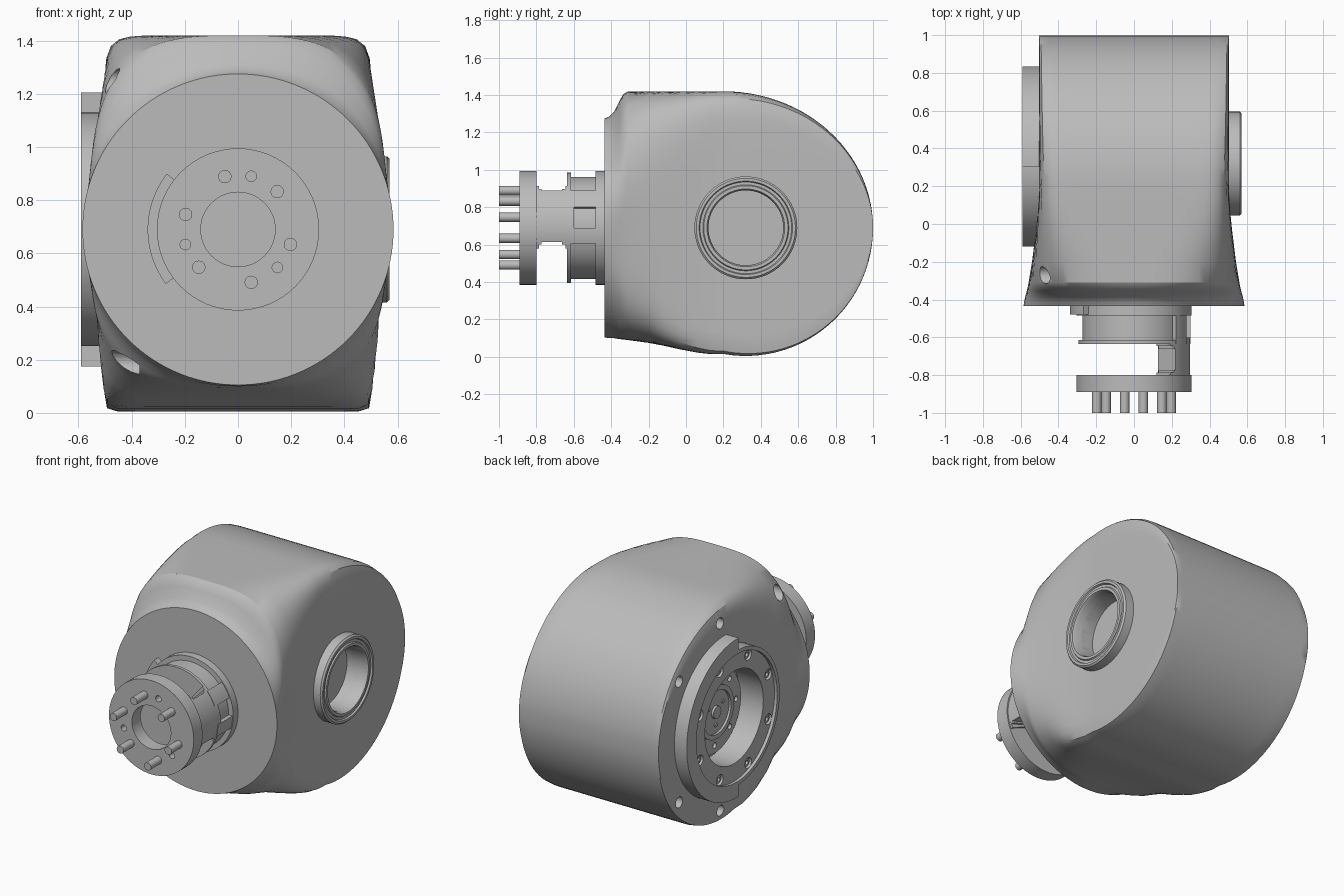
import bpy, bmesh, math
from math import sin, cos, pi, radians, sqrt

cube = bpy.data.objects.get("Cube")
if cube:
    bpy.data.objects.remove(cube, do_unlink=True)

grey = bpy.data.materials.new("machined grey")
grey.use_nodes = True
COLOUR = (0.5, 0.5, 0.5, 1)
grey.diffuse_color = COLOUR
grey.node_tree.nodes["Principled BSDF"].inputs["Base Color"].default_value = COLOUR

ZC, YC = 0.69, 0.32     # height of both axes, depth of the cross axis

# Axis mappings: (u, v) across the axis, h along it
def front(u, v, h):
    return (u, -h, ZC + v)

def left(u, v, h):
    return (h, YC + u, ZC + v)

def right(u, v, h):
    return (-h, YC + u, ZC + v)


def finish(name, bm, smooth=True):
    bmesh.ops.remove_doubles(bm, verts=bm.verts, dist=1e-5)
    bmesh.ops.recalc_face_normals(bm, faces=bm.faces)
    me = bpy.data.meshes.new(name)
    bm.to_mesh(me)
    bm.free()
    me.materials.append(grey)
    ob = bpy.data.objects.new(name, me)
    bpy.context.collection.objects.link(ob)
    if smooth:
        shade(ob)
    return ob


def activate(ob):
    bpy.ops.object.select_all(action='DESELECT')
    ob.select_set(True)
    bpy.context.view_layer.objects.active = ob


def shade(ob):
    activate(ob)
    bpy.ops.object.shade_smooth_by_angle(angle=radians(30))


def lathe(name, profile, axis, a0=0, a1=360, seg=64, centre=(0, 0)):
    """Revolve a closed (radius, height) profile, fully or over an arc."""
    bm = bmesh.new()
    full = a1 - a0 >= 360
    rings = []
    for i in range(seg if full else seg + 1):
        a = radians(a0 + (a1 - a0) * i / seg)
        rings.append([bm.verts.new(axis(centre[0] + r * cos(a), centre[1] + r * sin(a), h))
                      for r, h in profile])
    n = len(profile)
    for i in range(seg):
        p, q = rings[i], rings[(i + 1) % len(rings)]
        for j in range(n):
            k = (j + 1) % n
            if profile[j][0] == 0 and profile[k][0] == 0:
                continue
            face = [p[j], p[k]]
            if profile[k][0] > 0:
                face.append(q[k])
            if profile[j][0] > 0:
                face.append(q[j])
            bm.faces.new(face)
    if not full:
        bm.faces.new(rings[0])
        bm.faces.new(rings[-1])
    return finish(name, bm)


def tube(name, r0, r1, h0, h1, axis, **kw):
    return lathe(name, [(r0, h0), (r1, h0), (r1, h1), (r0, h1)], axis, **kw)


def polar(r, deg):
    return (r * cos(radians(deg)), r * sin(radians(deg)))


def cut(ob, cutters):
    for c in cutters:
        c.hide_render = True
        m = ob.modifiers.new("cut", 'BOOLEAN')
        m.operation, m.object, m.solver = 'DIFFERENCE', c, 'EXACT'
        activate(ob)
        bpy.ops.object.modifier_apply(modifier=m.name)
        bpy.data.objects.remove(c, do_unlink=True)
    shade(ob)


# Housing: sections along y, from a round front face to a square-sided drum
# (y, top, bottom, half width, squareness)
sections = [
    (-0.435, 1.275, 0.105, 0.585, 2), (-0.41, 1.285, 0.1, 0.581, 2.1),
    (-0.385, 1.31, 0.1, 0.576, 2.25), (-0.355, 1.37, 0.095, 0.568, 2.6),
    (-0.335, 1.405, 0.093, 0.563, 2.9), (-0.31, 1.42, 0.09, 0.558, 3.2),
    (-0.2, 1.42, 0.075, 0.54, 4.2), (-0.12, 1.42, 0.06, 0.53, 5.2),
    (-0.03, 1.42, 0.04, 0.519, 6.8), (0.06, 1.42, 0.023, 0.51, 9),
    (0.13, 1.42, 0.015, 0.505, 11),
]
STEPS = 26
for i in range(STEPS):
    k = i / STEPS
    y = 0.2 + 0.8 * sin(k * pi / 2)
    low = 0.685 * sqrt(max(0, 1 - ((y - YC) / 0.68) ** 2))
    sections.append((y, ZC + 0.73 * cos(k * pi / 2), ZC - low, 0.502, 12 + 28 * k))

bm = bmesh.new()
SEG = 128
loops = []
for y, top, bottom, half, n in sections:
    loop = []
    for i in range(SEG):
        a = 2 * pi * i / SEG
        c, s = cos(a), sin(a)
        e = n if s >= 0 else n * (1 + 1.5 * min(1, max(0, (y + 0.2) / 0.4)))
        r = (abs(c) ** e + abs(s) ** e) ** (-1 / e)
        loop.append(bm.verts.new((half * r * c, y, ZC + r * s * (top - ZC if s >= 0 else ZC - bottom))))
    loops.append(loop)
for p, q in zip(loops, loops[1:]):
    for i in range(SEG):
        j = (i + 1) % SEG
        bm.faces.new((p[i], p[j], q[j], q[i]))
bm.faces.new(loops[0])
# Close the rear as a strip between the upper and lower halves
last = loops[-1]
for i in range(SEG // 2):
    quad = [last[i], last[i + 1], last[-i - 1], last[-i % SEG]]
    bm.faces.new(list(dict.fromkeys(quad)))
housing = finish("housing", bm)

# Bores and screw holes in the housing
cutters = [tube("bore_cutter", 0, 0.2, 0.42, 0.7, left),
           tube("hub_cutter", 0, 0.3, 0.4, 0.7, right)]
for deg in (86, 40, -40, -86):
    cutters.append(tube("screw_cutter", 0, 0.035, 0.42, 0.7, right, seg=24, centre=polar(0.61, deg)))
for y, z in ((-0.27, 1.25), (-0.31, 0.19)):
    cutters.append(tube("access_cutter", 0, 0.045, 0.37, 0.75, right, seg=32, centre=(y - YC, z - ZC)))
cut(housing, cutters)

# Left side: stepped seal ring
lathe("seal_ring", [(0.2, 0.44), (0.275, 0.49), (0.275, 0.56), (0.265, 0.57), (0.25, 0.57),
                    (0.245, 0.56), (0.23, 0.56), (0.225, 0.568), (0.208, 0.568), (0.2, 0.55)], left)

# Right side: output flange with a raised rim over the rear half
flange = tube("output_flange", 0.3, 0.44, 0.41, 0.57, right)
bolts = [polar(0.38, 22.5 + 45 * i) for i in range(8)]
cut(flange, [tube("bolt_cutter", 0, 0.034, 0.53, 0.7, right, seg=20, centre=p) for p in bolts])
for p in bolts:
    tube("flange_bolt", 0.013, 0.025, 0.52, 0.56, right, seg=16, centre=p)
tube("flange_lip", 0.415, 0.44, 0.56, 0.59, right)
tube("flange_rim", 0.43, 0.515, 0.48, 0.59, right, a0=-92, a1=92)
hub = lathe("output_hub", [(0, 0.38), (0.27, 0.38), (0.27, 0.43), (0.17, 0.43), (0.17, 0.45),
                           (0.14, 0.45), (0.14, 0.435), (0, 0.435)], right)
cut(hub, [tube("hub_hole_cutter", 0, 0.018, 0.41, 0.6, right, seg=16, centre=polar(0.22, 45 * i))
          for i in range(8)])
tube("hub_pin", 0, 0.04, 0.42, 0.45, right, seg=24)
for i in range(3):
    tube("hub_stud", 0, 0.013, 0.42, 0.442, right, seg=12, centre=polar(0.085, 120 * i + 30))

# Front neck: base ring with a side tab, collar, lip and offset bridge
tube("neck_base", 0, 0.305, 0.42, 0.485, front)
tube("neck_tab", 0.29, 0.34, 0.42, 0.48, front, a0=142, a1=217, seg=24)
tube("neck_collar", 0, 0.273, 0.47, 0.62, front)
tube("neck_lip", 0, 0.295, 0.615, 0.635, front)
tube("neck_key", 0.25, 0.3, 0.48, 0.635, front, a0=-16, a1=0, seg=8)
tube("neck_key", 0.25, 0.3, 0.48, 0.635, front, a0=22, a1=42, seg=8)
tube("neck_bridge", 0.17, 0.297, 0.6, 0.82, front, a0=-15, a1=42, seg=24)
# Flared ends of the bridge
for h0, h1, grow in ((0.63, 0.645, 7), (0.645, 0.662, 2.5), (0.773, 0.787, 2.5), (0.787, 0.802, 7)):
    tube("bridge_fillet", 0.18, 0.296, h0, h1, front, a0=-15 - grow, a1=42 + grow, seg=24)

# Tool plate with centre hole, dowel holes and six pins
plate = tube("tool_plate", 0.14, 0.305, 0.8, 0.89, front)
cut(plate, [tube("dowel_cutter", 0, 0.02, 0.84, 1, front, seg=16, centre=polar(0.206, d))
            for d in (76, 196, -44)])
for i in range(6):
    tube("plate_pin", 0, 0.025, 0.87, 1.0, front, seg=20, centre=polar(0.205, 44 + 60 * i))
